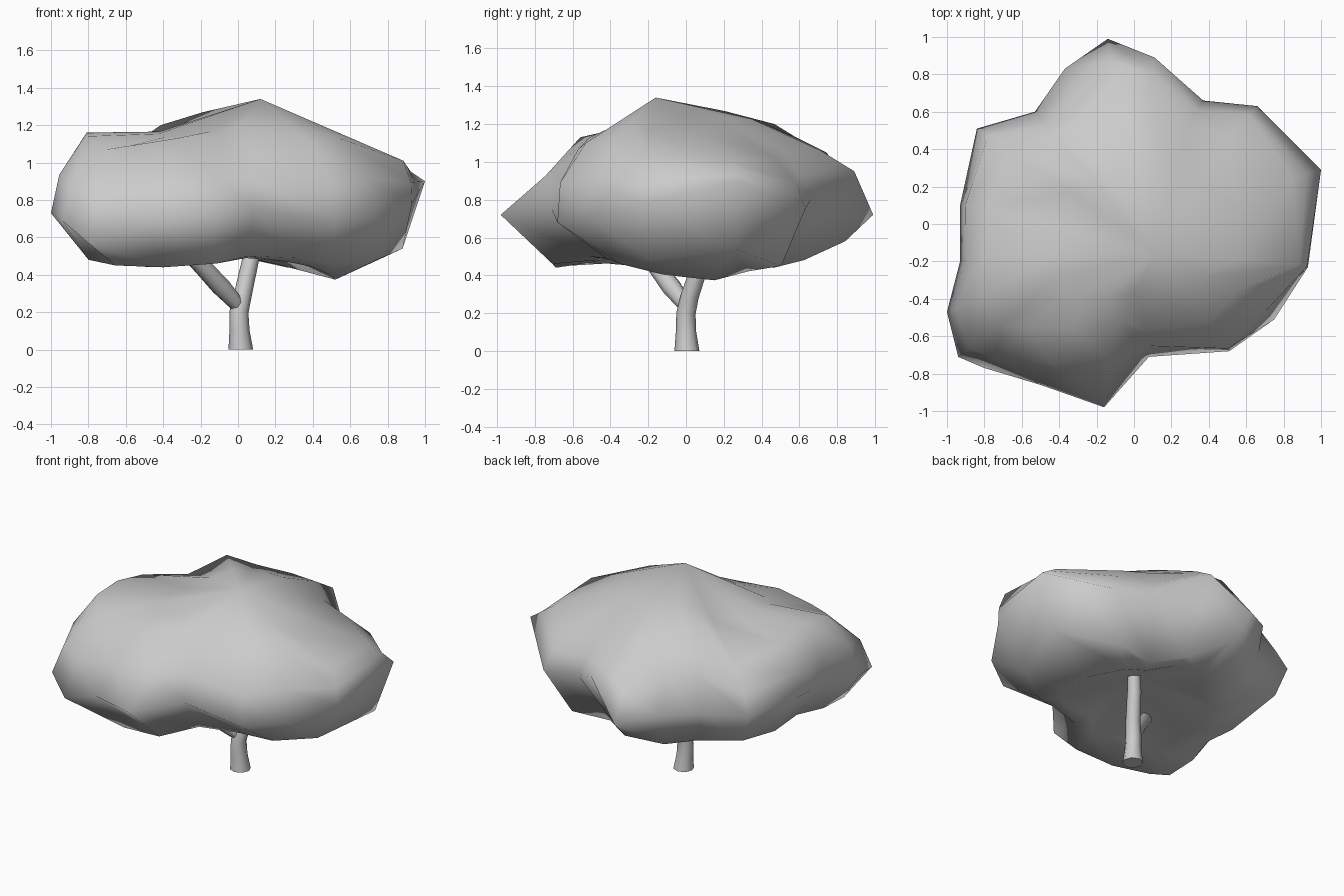
import bpy, bmesh
from math import sin, cos, atan2, pi
from mathutils import Vector

if "Cube" in bpy.data.objects:
    bpy.data.objects.remove(bpy.data.objects["Cube"])


def finish(name, bm, angle=None):
    bmesh.ops.recalc_face_normals(bm, faces=bm.faces)
    me = bpy.data.meshes.new(name)
    bm.to_mesh(me)
    bm.free()
    ob = bpy.data.objects.new(name, me)
    bpy.context.collection.objects.link(ob)
    for p in me.polygons:
        p.use_smooth = True
    if angle:
        bpy.context.view_layer.objects.active = ob
        ob.select_set(True)
        bpy.ops.object.shade_smooth_by_angle(angle=angle)
        ob.select_set(False)
    return ob


def bridge(bm, a, b):
    n = len(a)
    for i in range(n):
        j = (i + 1) % n
        bm.faces.new((a[i], a[j], b[j], b[i]))


def tube(name, path, radii, sides=8):
    bm = bmesh.new()
    pts = [Vector(p) for p in path]
    rings = []
    for i, (p, r) in enumerate(zip(pts, radii)):
        d = pts[min(i + 1, len(pts) - 1)] - pts[max(i - 1, 0)]
        if i == 0 and p.z == 0:
            d = Vector((0, 0, 1))          # flat foot on the ground
        rot = Vector((0, 0, 1)).rotation_difference(d.normalized())
        rings.append([bm.verts.new(p + rot @ Vector((r * cos(2 * pi * k / sides),
                                                     r * sin(2 * pi * k / sides), 0)))
                      for k in range(sides)])
    for a, b in zip(rings, rings[1:]):
        bridge(bm, a, b)
    bm.faces.new(rings[0])
    bm.faces.new(rings[-1])
    return finish(name, bm, pi / 3)


# Trunk running into the right branch, and the left branch forking off it
tube("trunk", [(0.015, 0.005, 0), (0.008, 0, 0.1), (0.005, 0, 0.2), (0.025, 0.02, 0.29),
               (0.065, 0.08, 0.47), (0.11, 0.13, 0.68)],
     [0.066, 0.054, 0.051, 0.048, 0.045, 0.038])
tube("left_branch", [(0.01, 0.01, 0.225), (-0.09, -0.075, 0.335), (-0.205, -0.165, 0.46),
                     (-0.35, -0.28, 0.6)],
     [0.038, 0.052, 0.048, 0.04])

# Canopy outline seen from the top, with the height of the widest point
rim = [(1.00, 0.29, 0.90), (0.66, 0.63, 0.75), (0.37, 0.66, 0.80), (0.11, 0.89, 0.95),
       (-0.14, 0.99, 0.72), (-0.37, 0.83, 0.78), (-0.53, 0.60, 0.75), (-0.84, 0.51, 0.78),
       (-0.93, 0.10, 0.78), (-0.93, -0.20, 0.76), (-1.00, -0.47, 0.73), (-0.94, -0.71, 0.69),
       (-0.80, -0.77, 0.57), (-0.50, -0.86, 0.70), (-0.16, -0.98, 0.72), (0.08, -0.71, 0.75),
       (0.51, -0.68, 0.68), (0.75, -0.51, 0.70), (0.93, -0.23, 0.78)]
# Shoulder loop: fraction of the rim, height, outward bulge below it, lift of the crown above it
shoulder = [(.85, 1.0, 1, 0), (.75, 1.02, 1.06, .03), (.8, 1.05, 1.02, .05), (.8, 1.06, 1, .05),
            (.75, 1.05, 1, .05), (.7, 1.13, 1, .02), (.78, 1.2, 1, .01), (.8, 1.02, 1.03, .02),
            (.85, 1.11, 1.05, -.05), (.87, 1.16, 1.04, -.07), (.82, 1.14, 1.05, -.07),
            (.75, 1.07, 1.07, -.04), (.72, 1.09, 1.08, -.05), (.65, 1.13, 1.06, -.05),
            (.52, 1.13, 1, -.02), (.8, 1.07, 1.02, 0), (.78, 1.1, 1.1, 0),
            (.72, 1.13, 1.08, 0), (.95, 1.01, 1.02, 0)]
# Underside loop: fraction of the rim, height
under = [(.88, .54), (.8, .45), (.7, .44), (.7, .48), (.85, .58), (.8, .5),
         (.85, .51), (.92, .58), (.8, .49), (.8, .51), (.8, .49), (.85, .48),
         (.82, .45), (.8, .44), (.72, .46), (.72, .5), (.62, .49), (.68, .46), (.8, .48)]

bm = bmesh.new()
top = Vector((0.12, -0.16, 1.34))
loops = [[] for _ in range(6)]
for (x, y, z), (fs, zs, bulge, lift), (fu, zu) in zip(rim, shoulder, under):
    a = atan2(y, x)
    r = Vector((x, y, z))
    s = Vector((x * fs, y * fs, zs))
    crown = s.lerp(top, 0.42) + Vector((0, 0, lift))
    cheek = r.lerp(s, 0.5) * bulge
    cheek.z /= bulge
    fb = min(0.52, fu - 0.12)
    belly = Vector((x * fb, y * fb,
                    0.49 - 0.05 * cos(a) ** 2 - 0.07 * max(0, cos(a - 0.28)) ** 4))
    for loop, p in zip(loops, (crown, s, cheek, r, Vector((x * fu, y * fu, zu)), belly)):
        loop.append(bm.verts.new(p))
for a, b in zip(loops, loops[1:]):
    bridge(bm, a, b)
# Close the crown and the hollow underside
for loop, tip in ((loops[0], top), (loops[-1], Vector((0, 0, 0.62)))):
    c = bm.verts.new(tip)
    for i in range(len(loop)):
        bm.faces.new((loop[i], loop[(i + 1) % len(loop)], c))
finish("canopy", bm)
